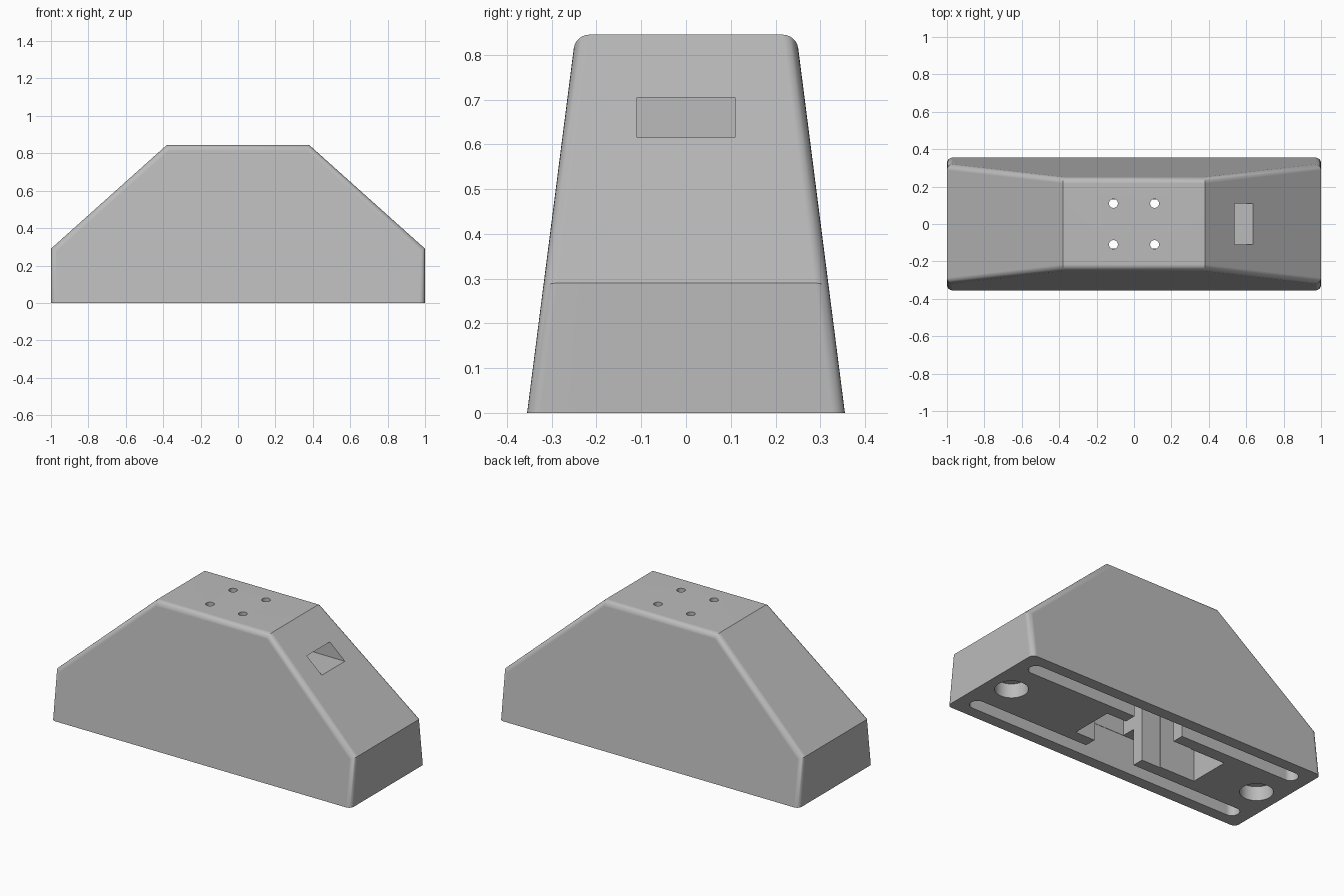
import bpy
import bmesh
from mathutils import Matrix

if "Cube" in bpy.data.objects:
    bpy.data.objects.remove(bpy.data.objects["Cube"])

GREY = (0.5, 0.5, 0.5, 1.0)
mat = bpy.data.materials.new("plain grey")
mat.use_nodes = True
mat.diffuse_color = GREY
mat.node_tree.nodes["Principled BSDF"].inputs["Base Color"].default_value = GREY


def make_object(name, bm):
    bmesh.ops.recalc_face_normals(bm, faces=bm.faces)
    mesh = bpy.data.meshes.new(name)
    bm.to_mesh(mesh)
    bm.free()
    mesh.materials.append(mat)
    obj = bpy.data.objects.new(name, mesh)
    bpy.context.collection.objects.link(obj)
    return obj


def box(name, x0, x1, y, z0, z1):
    """Box symmetric in y."""
    bm = bmesh.new()
    place = Matrix.Translation(((x0 + x1) / 2, 0, (z0 + z1) / 2))
    size = Matrix.Diagonal((x1 - x0, 2 * y, z1 - z0, 1))
    bmesh.ops.create_cube(bm, size=1, matrix=place @ size)
    return make_object(name, bm)


def rod(name, x, y, radius, z0, z1, stretch=0):
    """Upright cylinder; stretch pulls its halves apart into a round-ended slot."""
    bm = bmesh.new()
    bmesh.ops.create_cone(bm, cap_ends=True, segments=32, radius1=radius, radius2=radius,
                          depth=z1 - z0, matrix=Matrix.Translation((0, 0, (z0 + z1) / 2)))
    if stretch:
        bmesh.ops.bisect_plane(bm, geom=bm.verts[:] + bm.edges[:] + bm.faces[:],
                               plane_co=(0, 0, 0), plane_no=(1, 0, 0))
        middle = [e for e in bm.edges if all(abs(v.co.x) < 1e-5 for v in e.verts)
                  and abs(e.verts[0].co.y - e.verts[1].co.y) < 1e-5]
        bmesh.ops.bevel(bm, geom=middle, offset=radius * 0.001, segments=1, affect='EDGES')
        for v in bm.verts:
            v.co.x += stretch if v.co.x > 0 else -stretch
    for v in bm.verts:
        v.co.x += x
        v.co.y += y
    return make_object(name, bm)


def slot(name, y, radius, half_length, z0, z1):
    """Cutters for one round-ended groove running along x."""
    bm = bmesh.new()
    size = Matrix.Diagonal((2 * half_length, 2 * radius, z1 - z0, 1))
    bmesh.ops.create_cube(bm, size=1, matrix=Matrix.Translation((0, y, (z0 + z1) / 2)) @ size)
    ends = [e for e in bm.edges if abs(e.verts[0].co.z - e.verts[1].co.z) > 0.01]
    bmesh.ops.bevel(bm, geom=ends, offset=radius * 0.98, segments=8, profile=0.5, affect='EDGES')
    return make_object(name, bm)


# Body: tapered block with sloping shoulders
HEIGHT = 0.845
profile = [(-1, 0), (1, 0), (1, 0.29), (0.38, HEIGHT), (-0.38, HEIGHT), (-1, 0.29)]
bm = bmesh.new()
rings = [[bm.verts.new((x, s * (0.355 - 0.128 * z), z)) for x, z in profile] for s in (-1, 1)]
for ring in rings:
    bm.faces.new(ring)
count = len(profile)
for i in range(count):
    j = (i + 1) % count
    bm.faces.new((rings[0][i], rings[0][j], rings[1][j], rings[1][i]))
# Round the long edges and upright corners
soft = [e for e in bm.edges if e.verts[0].co.y * e.verts[1].co.y > 0
        and max(v.co.z for v in e.verts) > 0.01]
bmesh.ops.bevel(bm, geom=soft, offset=0.03, segments=6, profile=0.5, affect='EDGES')
body = make_object("body", bm)

# Hollows open at the underside
LOW = -0.1
cutters = [
    box("centre_cavity", -0.29, 0.295, 0.13, LOW, 0.74),
    box("rear_cavity", -0.52, 0, 0.125, LOW, 0.55),
    box("cross_cavity", -0.165, 0.165, 0.284, LOW, 0.4),
    box("side_window", 0.2, 1.1, 0.11, 0.615, 0.705),
]
for s in (-1, 1):
    cutters.append(slot("base_groove", s * 0.243, 0.043, 0.925, LOW, 0.22))
    cutters.append(rod("foot_recess", s * 0.85, 0, 0.09, LOW, 0.085))
    for t in (-1, 1):
        cutters.append(rod("screw_hole", s * 0.11, t * 0.11, 0.024, 0.6, 1))

for cutter in cutters:
    cutter.hide_render = True
    mod = body.modifiers.new(cutter.name, 'BOOLEAN')
    mod.operation = 'DIFFERENCE'
    mod.solver = 'EXACT'
    mod.object = cutter

# Bake the cuts and drop the cutters
bpy.context.view_layer.update()
graph = bpy.context.evaluated_depsgraph_get()
cut_mesh = bpy.data.meshes.new_from_object(body.evaluated_get(graph))
body.modifiers.clear()
body.data = cut_mesh
for cutter in cutters:
    bpy.data.objects.remove(cutter)

# Smooth rounded edges, flat large faces
bpy.ops.object.select_all(action='DESELECT')
body.select_set(True)
bpy.context.view_layer.objects.active = body
bpy.ops.object.shade_smooth_by_angle(angle=0.5)
weighted = body.modifiers.new("even_shading", 'WEIGHTED_NORMAL')
weighted.keep_sharp = True
